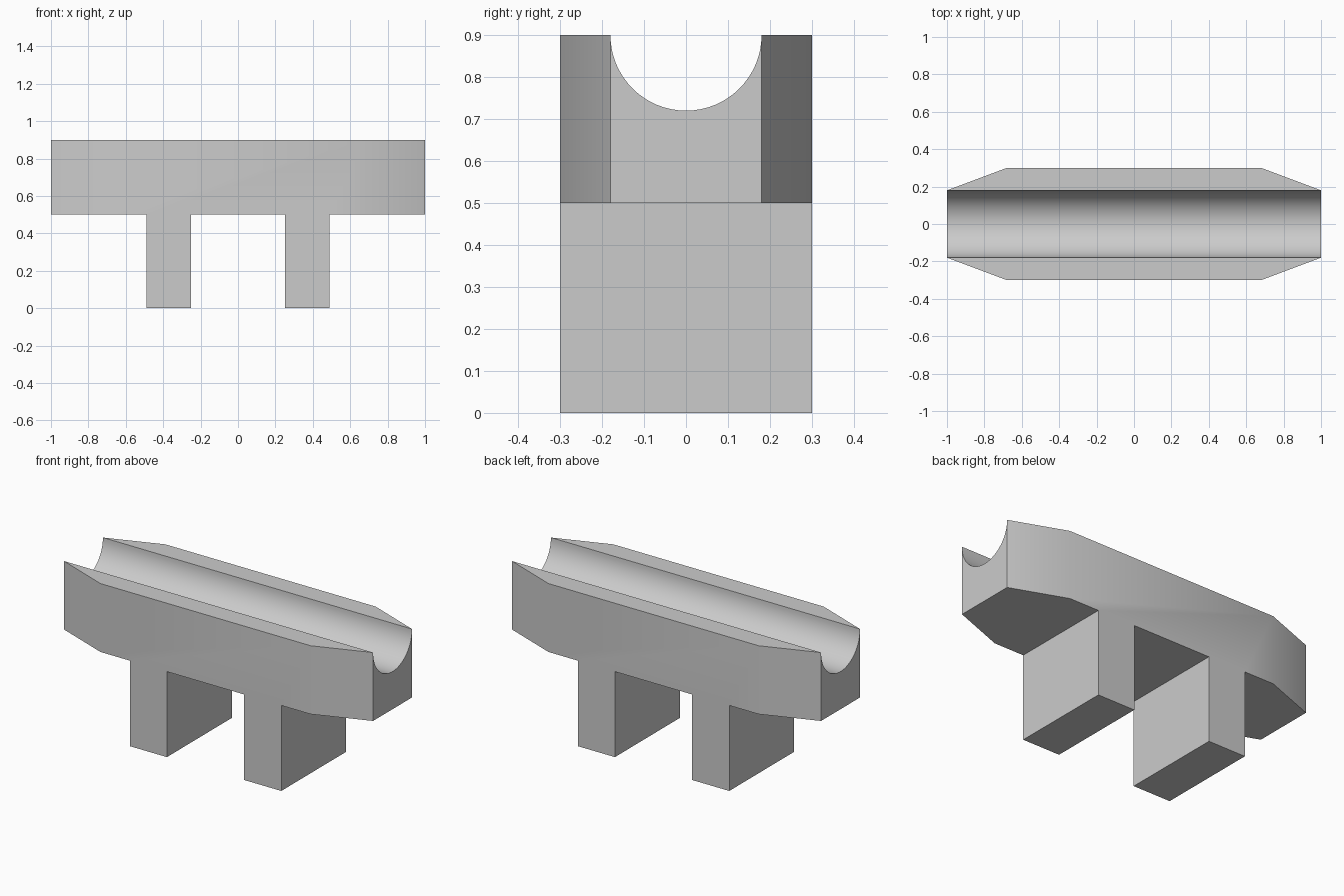
import bpy, bmesh, math

cube = bpy.data.objects.get("Cube")
if cube:
    bpy.data.objects.remove(cube, do_unlink=True)

GROOVE_R, BOTTOM, TOP = 0.18, 0.5, 0.9
HALF_W, SEGMENTS = 0.3, 32
LEGS = [(-0.49, -0.25), (0.25, 0.49)]
STATIONS = [-1, -0.68, -0.49, -0.25, 0.25, 0.49, 0.68, 1]

grey = bpy.data.materials.new("light grey")
grey.use_nodes = True
colour = (0.6, 0.6, 0.6, 1)
grey.diffuse_color = colour
grey.node_tree.nodes["Principled BSDF"].inputs["Base Color"].default_value = colour


def section(x):
    """Cross-section of the trough, narrowed to the groove width at the ends."""
    w = GROOVE_R if abs(x) == 1 else HALF_W
    pts = [(-w, BOTTOM), (w, BOTTOM), (w, TOP)]
    for i in range(SEGMENTS + 1):
        a = math.pi * i / SEGMENTS
        pts.append((GROOVE_R * math.cos(a), TOP - GROOVE_R * math.sin(a)))
    pts.append((-w, TOP))
    return [(x, y, z) for y, z in pts]


# Trough: bridge the cross-sections and close the ends
bm = bmesh.new()
rings = [[bm.verts.new(p) for p in section(x)] for x in STATIONS]
n = len(rings[0])
floor = []
for a, b in zip(rings, rings[1:]):
    for i in range(n):
        j = (i + 1) % n
        face = bm.faces.new((a[i], b[i], b[j], a[j]))
        if i == 0:
            floor.append(face)
bm.faces.new(rings[0])
bm.faces.new(rings[-1][::-1])

# Legs: extrude the matching strips of the underside down to the ground
for face in floor:
    span = (min(v.co.x for v in face.verts), max(v.co.x for v in face.verts))
    if any(abs(span[0] - l) < 0.01 and abs(span[1] - r) < 0.01 for l, r in LEGS):
        foot = bmesh.ops.extrude_face_region(bm, geom=[face])["geom"]
        for v in foot:
            if isinstance(v, bmesh.types.BMVert):
                v.co.z = 0
        if face.is_valid:
            bm.faces.remove(face)

# Merge the pinched rim corners and the coplanar strips
bmesh.ops.remove_doubles(bm, verts=bm.verts, dist=0.0001)
bmesh.ops.dissolve_limit(bm, angle_limit=math.radians(1), verts=bm.verts, edges=bm.edges)
bmesh.ops.recalc_face_normals(bm, faces=bm.faces)

mesh = bpy.data.meshes.new("trough_stand")
bm.to_mesh(mesh)
bm.free()
mesh.materials.append(grey)
stand = bpy.data.objects.new("trough_stand", mesh)
bpy.context.collection.objects.link(stand)

bpy.ops.object.select_all(action="DESELECT")
stand.select_set(True)
bpy.context.view_layer.objects.active = stand
bpy.ops.object.shade_smooth_by_angle(angle=math.radians(30))
